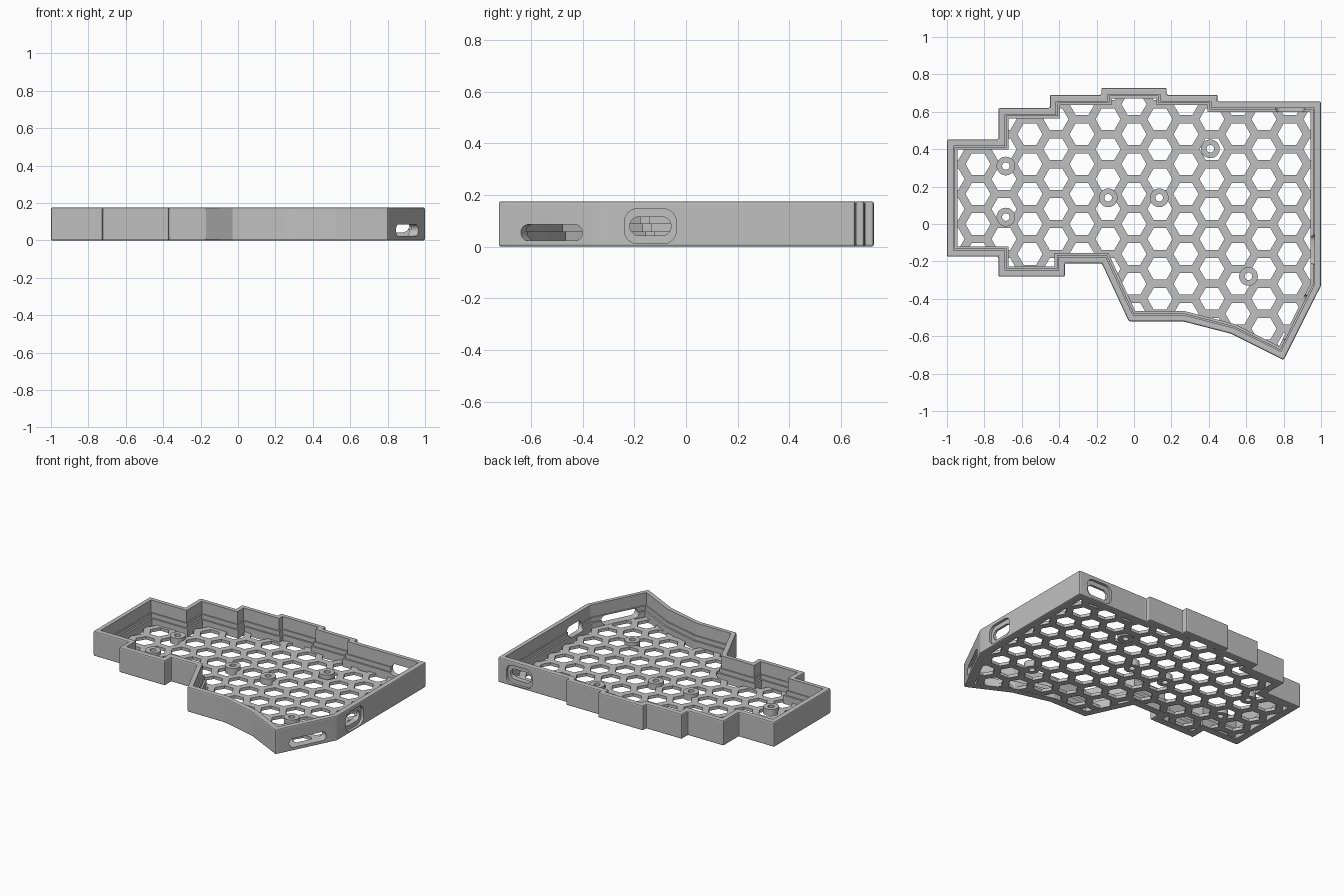
import bpy
import bmesh
from math import cos, sin, pi, radians
from mathutils import Vector, Matrix

if "Cube" in bpy.data.objects:
    bpy.data.objects.remove(bpy.data.objects["Cube"], do_unlink=True)

HEIGHT, FLOOR = 0.175, 0.022
COLUMN, ROW, HEX = 0.139, 0.16, 0.067

# Clockwise outer outline of the case
OUTLINE = [(-1, .452), (-.725, .452), (-.725, .62), (-.45, .62), (-.45, .69),
           (-.175, .69), (-.175, .727), (.175, .727), (.175, .69), (.447, .69),
           (.447, .655), (1, .655), (1, -.33), (.8, -.727), (.52, -.587),
           (.26, -.52), (-.028, -.52), (-.172, -.21), (-.37, -.21),
           (-.37, -.282), (-.725, -.282), (-.725, -.175), (-1, -.175)]

grey = bpy.data.materials.new("warm_grey_plastic")
grey.use_nodes = True
colour = (0.53, 0.53, 0.53, 1)
grey.diffuse_color = colour
grey.node_tree.nodes["Principled BSDF"].inputs["Base Color"].default_value = colour


def inset(points, d):
    """Mitred inward offset of a clockwise outline."""
    pts = [Vector(p) for p in points]
    result = []
    for i, p in enumerate(pts):
        a = (p - pts[i - 1]).normalized()
        b = (pts[(i + 1) % len(pts)] - p).normalized()
        na, nb = Vector((a.y, -a.x)), Vector((b.y, -b.x))
        result.append(p + (na + nb) * d / (1 + na.dot(nb)))
    return result


def add_prism(bm, points, z0, z1, matrix=Matrix()):
    base = [bm.verts.new(matrix @ Vector((p[0], p[1], z0))) for p in points]
    face = bm.faces.new(base)
    top = bmesh.ops.extrude_face_region(bm, geom=[face])["geom"]
    shift = matrix.to_3x3() @ Vector((0, 0, z1 - z0))
    bmesh.ops.translate(bm, vec=shift, verts=[v for v in top if isinstance(v, bmesh.types.BMVert)])


def make_object(name, bm):
    bmesh.ops.recalc_face_normals(bm, faces=bm.faces)
    mesh = bpy.data.meshes.new(name)
    bm.to_mesh(mesh)
    bm.free()
    mesh.materials.append(grey)
    obj = bpy.data.objects.new(name, mesh)
    bpy.context.collection.objects.link(obj)
    return obj


def prism(name, points, z0, z1, matrix=Matrix(), bevel=0):
    bm = bmesh.new()
    add_prism(bm, points, z0, z1, matrix)
    if bevel:
        bmesh.ops.bevel(bm, geom=bm.edges[:], offset=bevel, segments=2,
                        profile=0.5, affect='EDGES')
    return make_object(name, bm)


def cut(target, cutter):
    cutter.hide_render = True
    mod = target.modifiers.new("cut", 'BOOLEAN')
    mod.operation, mod.solver, mod.object = 'DIFFERENCE', 'EXACT', cutter
    bpy.context.view_layer.objects.active = target
    bpy.ops.object.modifier_apply(modifier=mod.name)
    bpy.data.objects.remove(cutter, do_unlink=True)


def ring(radius, sides, cx=0, cy=0):
    return [(cx + radius * cos(2 * pi * i / sides), cy + radius * sin(2 * pi * i / sides))
            for i in range(sides)]


def rounded_rect(w, h, r, steps=8):
    pts = []
    for k, (sx, sy) in enumerate([(1, 1), (-1, 1), (-1, -1), (1, -1)]):
        for i in range(steps + 1):
            a = pi / 2 * (k + i / steps)
            pts.append((sx * (w / 2 - r) + r * cos(a), sy * (h / 2 - r) + r * sin(a)))
    return pts


def wall_cut(wall, centre, outward, w, h, r, depth):
    """Cut a rounded opening into the wall, facing the outward direction."""
    n = Vector((outward[0], outward[1], 0)).normalized()
    u = Vector((-n.y, n.x, 0))
    m = Matrix((u, Vector((0, 0, 1)), n)).transposed().to_4x4()
    m.translation = Vector(centre)
    cut(wall, prism("opening_cutter", rounded_rect(w, h, r), -depth, 0.03, m))


# Perimeter wall with a stepped inner ledge
wall = prism("case_wall", OUTLINE, 0, HEIGHT, bevel=0.008)
for margin, bottom in [(0.034, 0.089), (0.043, 0.058), (0.055, -1)]:
    cut(wall, prism("pocket_cutter", inset(OUTLINE, margin), bottom, 1))

# Recessed ports on the left and back walls, long slot in the angled wall
for centre, outward in [((1, -.138, .079), (1, 0)), ((.835, .655, .079), (0, 1))]:
    wall_cut(wall, centre, outward, 0.2, 0.135, 0.05, 0.018)
    wall_cut(wall, centre, outward, 0.16, 0.072, 0.035, 0.07)
wall_cut(wall, (.904, -.52, .054), (.397, -.2), 0.266, 0.062, 0.03, 0.07)

# Honeycomb floor
floor = prism("honeycomb_floor", inset(OUTLINE, 0.054), 0.001, FLOOR)
bm = bmesh.new()
for col in range(-7, 8):
    for row in range(-5, 5):
        add_prism(bm, ring(HEX, 6, col * COLUMN, (row + (col % 2) / 2) * ROW), -1, 1)
cut(floor, make_object("hexagon_cutter", bm))

# Screw standoffs, drilled through the floor
for i, (x, y) in enumerate([(-.685, .31), (-.685, .037), (-.138, .14),
                            (.135, .14), (.408, .402), (.612, -.28)]):
    post = prism(f"standoff_{i + 1}", ring(0.05, 32, x, y), 0, 0.045)
    for part in (post, floor):
        cut(part, prism("screw_cutter", ring(0.02, 32, x, y), -1, 1))

# Smooth the curved sides while keeping edges sharp
for obj in bpy.context.collection.objects:
    if obj.name == "case_wall" or obj.name.startswith("standoff"):
        bpy.ops.object.select_all(action='DESELECT')
        obj.select_set(True)
        bpy.context.view_layer.objects.active = obj
        bpy.ops.object.shade_smooth_by_angle(angle=radians(12))
